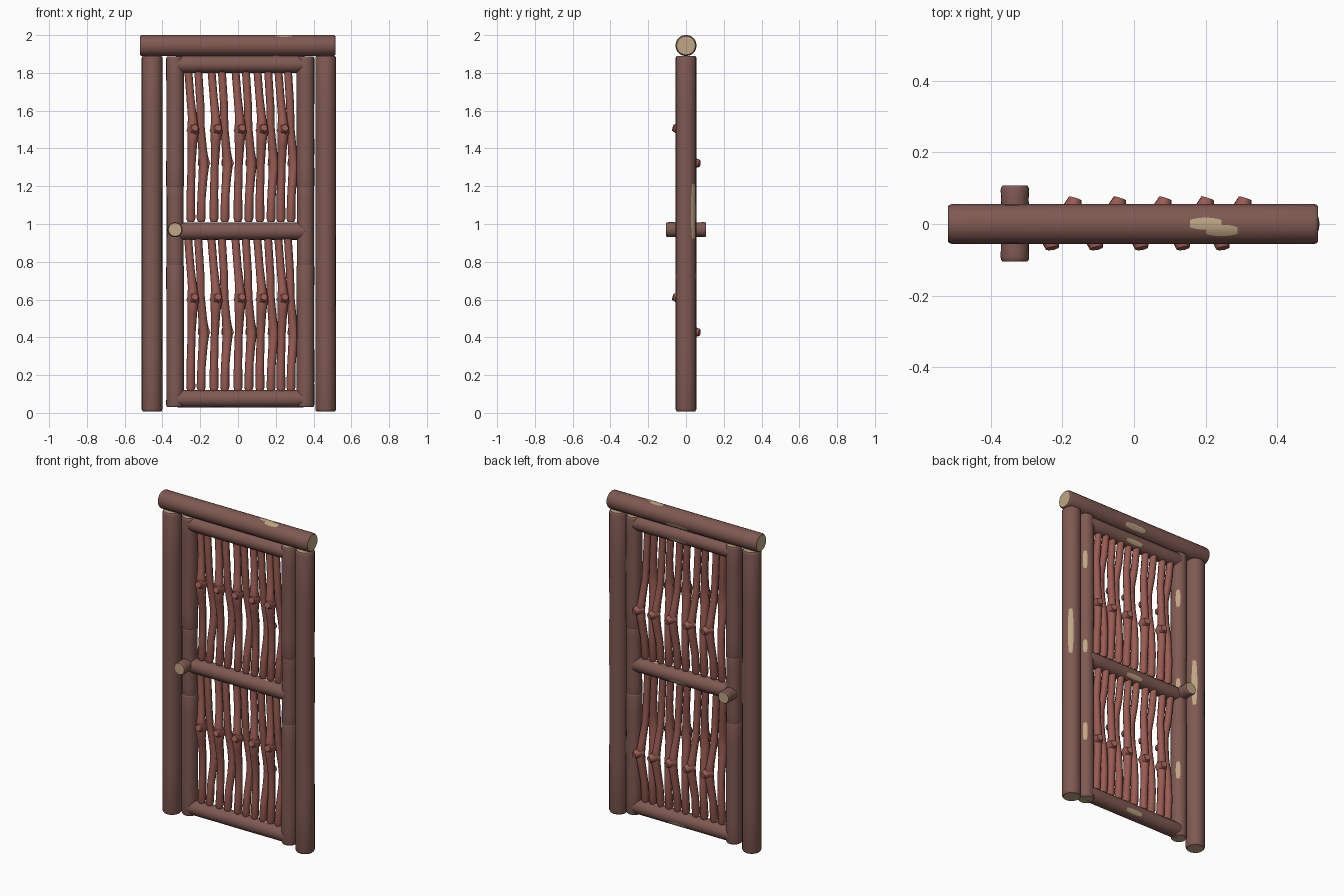
import bpy, bmesh, math, random
from mathutils import Vector, Matrix

if "Cube" in bpy.data.objects:
    bpy.data.objects.remove(bpy.data.objects["Cube"])

random.seed(4)


def material(name, rgb):
    m = bpy.data.materials.new(name)
    m.diffuse_color = (*rgb, 1)
    m.use_nodes = True
    m.node_tree.nodes["Principled BSDF"].inputs["Base Color"].default_value = m.diffuse_color
    return m


BARK = material("bark", (0.215, 0.10, 0.085))
TWIG = material("twig", (0.32, 0.105, 0.085))
WOOD = material("bare_wood", (0.52, 0.38, 0.23))


def finish(bm, name, mats, angle=40):
    bmesh.ops.recalc_face_normals(bm, faces=bm.faces)
    me = bpy.data.meshes.new(name)
    bm.to_mesh(me)
    bm.free()
    ob = bpy.data.objects.new(name, me)
    bpy.context.collection.objects.link(ob)
    for m in mats:
        me.materials.append(m)
    bpy.ops.object.select_all(action='DESELECT')
    ob.select_set(True)
    bpy.context.view_layer.objects.active = ob
    bpy.ops.object.shade_smooth_by_angle(angle=math.radians(angle))
    return ob


def skin(bm, rings, cap_mat=0):
    """Bridge a list of vertex rings and cap both ends."""
    n = len(rings[0])
    for a, b in zip(rings, rings[1:]):
        for i in range(n):
            bm.faces.new((a[i], a[(i + 1) % n], b[(i + 1) % n], b[i]))
    for r in (rings[0], rings[-1]):
        bm.faces.new(r).material_index = cap_mat


def log(name, start, end, r, patches=(), sides=20, wobble=0.015):
    """Bark log with bare ends; patches are (distance, half length, direction)."""
    start, end = Vector(start), Vector(end)
    axis = (end - start).normalized()
    length = (end - start).length
    ref = Vector((0, 1, 0)) if abs(axis.y) < 0.9 else Vector((0, 0, 1))
    u = ref.cross(axis).normalized()
    v = axis.cross(u)
    at = lambda d, a, rad: start + axis * d + (u * math.cos(a) + v * math.sin(a)) * rad
    bm = bmesh.new()
    bev = 0.012
    stations = [(0, 0.88), (bev * 0.4, 0.96), (bev, 1)]
    stations += [(length * k / 6, 1 - random.random() * wobble) for k in range(1, 6)]
    stations += [(length - bev, 1), (length - bev * 0.4, 0.96), (length, 0.88)]
    rings = [[bm.verts.new(at(d, 2 * math.pi * i / sides, r * s)) for i in range(sides)]
             for d, s in stations]
    skin(bm, rings, 1)
    # worn spots where the bark is missing
    for d, half, direction in patches:
        direction = Vector(direction)
        mid = math.atan2(direction.dot(v), direction.dot(u))
        rows = []
        for k in range(1, 10):
            t = -1 + 2 * k / 10
            w = 0.3 * math.sqrt(1 - t * t)
            rows.append([bm.verts.new(at(d + half * t, mid + w * j / 2, r * 1.012))
                         for j in (-2, -1, 0, 1, 2)])
        for a, b in zip(rows, rows[1:]):
            for j in range(4):
                bm.faces.new((a[j], a[j + 1], b[j + 1], b[j])).material_index = 1
    return finish(bm, name, (BARK, WOOD))


# Outer posts and lintel
for side, name in ((-1, "left_post"), (1, "right_post")):
    x = 0.464 * side if side > 0 else -0.455
    log(name, (x, 0, 0.008), (x, 0, 1.89), 0.055, [(1.06, 0.18, (1, 1, 0))])

under = (0, 0.85, -0.5)
log("lintel", (-0.52, 0, 1.945), (0.515, 0, 1.945), 0.056,
    [(0.55, 0.09, under), (0.72, 0.055, (0, 0.02, 1)), (0.765, 0.055, (0, -0.35, 1))])

# Door stiles, each made of three stacked lengths
for x, name in ((-0.333, "left_stile"), (0.357, "right_stile")):
    for i, (z0, z1, r, h) in enumerate(((0.03, 0.785, 0.047, 0.07),
                                        (0.765, 1.21, 0.045, 0.05),
                                        (1.19, 1.888, 0.047, 0.07))):
        log(f"{name}_{i + 1}", (x, 0, z0), (x, 0, z1), r,
            [((z1 - z0) * 0.56, h, (1, 1, 0))])

# Door rails
for z, name in ((0.075, "bottom_rail"), (0.962, "middle_rail"), (1.846, "top_rail")):
    log(name, (-0.33, 0, z), (0.355, 0, z), 0.046,
        [(0.36, 0.07, under), (0.53, 0.045, (0, 0, 1))])

# Handle peg through the left stile
log("handle_peg", (-0.333, -0.105, 0.97), (-0.333, 0.107, 0.97), 0.04, wobble=0.04)


def stick(name, pts, stub):
    """Crooked stick through (x, y, z, radius) points with a cut branch stub."""
    bm = bmesh.new()
    n = 8
    rings = [[bm.verts.new((x + r * math.cos(2 * math.pi * i / n),
                            y + r * math.sin(2 * math.pi * i / n), z)) for i in range(n)]
             for x, y, z, r in pts]
    skin(bm, rings)
    base, tip = Vector(stub[0]), Vector(stub[1])
    axis = tip - base
    rot = Vector((0, 0, 1)).rotation_difference(axis).to_matrix().to_4x4()
    bmesh.ops.create_cone(bm, cap_ends=True, segments=7, radius1=0.036, radius2=0.019,
                          depth=axis.length,
                          matrix=Matrix.Translation((base + tip) / 2) @ rot)
    return finish(bm, name, (TWIG,), 50)


# Pairs of crooked sticks: one knotted to the front, its neighbour to the back
FRONT_X = (-0.25, -0.127, 0.0, 0.116, 0.227)
BACK_X = (-0.195, -0.070, 0.057, 0.175, 0.28)
for panel, z in (("lower", 0.115), ("upper", 1.01)):
    for i, (a, b) in enumerate(zip(FRONT_X, BACK_X)):
        stick(f"{panel}_front_stick_{i + 1}",
              [(a, 0, z, 0.017), (a, 0, z + 0.02, 0.024), (a, 0.008, z + 0.15, 0.022),
               (a + 0.004, 0.004, z + 0.3, 0.021), (a + 0.008, -0.016, z + 0.41, 0.025),
               (a + 0.012, -0.026, z + 0.49, 0.031), (a + 0.009, -0.018, z + 0.55, 0.024),
               (a - 0.002, 0, z + 0.66, 0.021), (a - 0.014, 0.006, z + 0.81, 0.021)],
              ((a + 0.012, -0.015, z + 0.485), (a + 0.022, -0.068, z + 0.5)))
        stick(f"{panel}_back_stick_{i + 1}",
              [(b, 0, z, 0.017), (b, 0, z + 0.02, 0.024), (b + 0.002, 0.008, z + 0.13, 0.022),
               (b + 0.01, 0.024, z + 0.24, 0.024), (b + 0.016, 0.03, z + 0.31, 0.028),
               (b + 0.008, 0.022, z + 0.38, 0.023), (b - 0.002, 0.004, z + 0.5, 0.021),
               (b - 0.004, -0.004, z + 0.62, 0.021), (b - 0.016, 0, z + 0.81, 0.021)],
              ((b + 0.014, 0.02, z + 0.315), (b + 0.03, 0.072, z + 0.31)))
